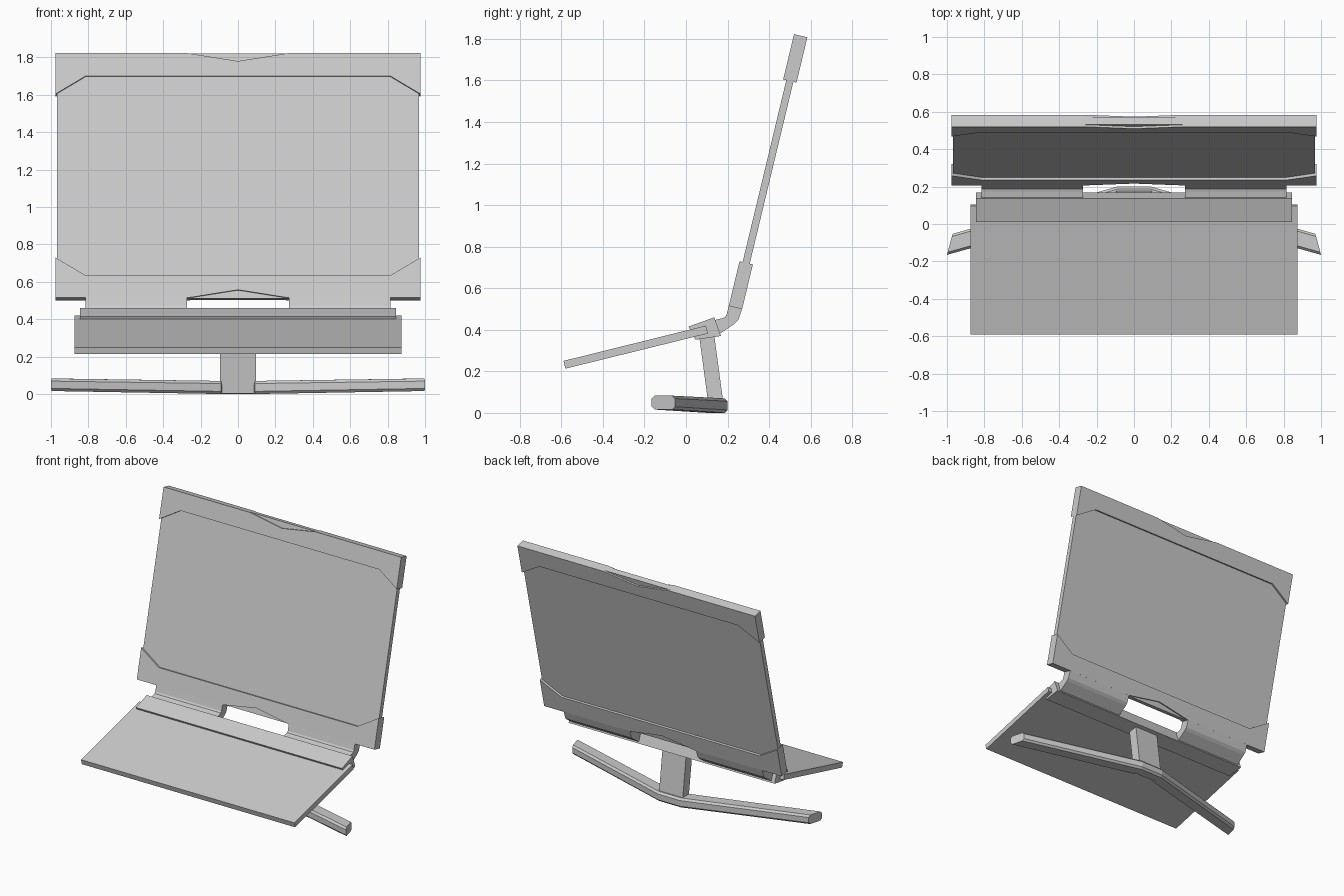
import bpy, bmesh, math

if "Cube" in bpy.data.objects:
    bpy.data.objects.remove(bpy.data.objects["Cube"])

TILT = -math.radians(13.5)
BASE = (0, 0.238, 0.507)      # bottom centre of the tilted back panel


def new_object(name, verts, faces):
    mesh = bpy.data.meshes.new(name)
    mesh.from_pydata(verts, [], faces)
    bm = bmesh.new()
    bm.from_mesh(mesh)
    bmesh.ops.recalc_face_normals(bm, faces=bm.faces)
    bm.to_mesh(mesh)
    bm.free()
    obj = bpy.data.objects.new(name, mesh)
    bpy.context.collection.objects.link(obj)
    return obj


def loft(name, rings):
    """Skin equal-length rings and cap both ends."""
    n = len(rings[0])
    verts = [p for r in rings for p in r]
    faces = [list(range(n)), list(range(len(verts) - n, len(verts)))]
    for k in range(len(rings) - 1):
        for i in range(n):
            j = (i + 1) % n
            faces.append([k*n + i, k*n + j, k*n + n + j, k*n + n + i])
    return new_object(name, verts, faces)


def side_prism(name, profile, x0, x1):
    return loft(name, [[(x, y, z) for y, z in profile] for x in (x0, x1)])


def panel_prism(name, outline, v0, v1):
    obj = loft(name, [[(x, v, u) for x, u in outline] for v in (v0, v1)])
    obj.rotation_euler.x = TILT
    obj.location = BASE
    return obj


def cut(target, cutter):
    cutter.hide_render = True
    mod = target.modifiers.new("cut", 'BOOLEAN')
    mod.operation = 'DIFFERENCE'
    mod.solver = 'EXACT'
    mod.object = cutter
    bpy.context.view_layer.objects.active = target
    bpy.context.view_layer.update()
    bpy.ops.object.modifier_apply(modifier=mod.name)
    bpy.data.objects.remove(cutter)


def thumb_recess(target, edge, tip):
    """Shallow V pockets on the front and back of an edge."""
    out = edge + (edge - tip) * 0.5
    tri = [(-0.405, out), (0, tip), (0.405, out)]
    for v0, v1 in ((-0.06, -0.0215), (0.0215, 0.06)):
        cut(target, panel_prism("recess_cutter", tri, v0, v1))


# Back panel: thin sheet held by thicker top and bottom rails
H = 1.345
panel_prism("back_sheet", [(-0.968, 0.05), (0.968, 0.05), (0.968, 1.29), (-0.968, 1.29)], -0.0175, 0.0175)
top = panel_prism("top_rail", [(-0.975, 1.121), (-0.815, 1.219), (0.815, 1.219),
                               (0.975, 1.121), (0.975, H), (-0.975, H)], -0.033, 0.033)
bottom = panel_prism("bottom_rail", [(-0.975, 0.221), (-0.815, 0.123), (0.815, 0.123),
                                     (0.975, 0.221), (0.975, 0), (-0.975, 0)], -0.033, 0.033)
thumb_recess(top, H, H - 0.044)
thumb_recess(bottom, 0, 0.044)

# Curved hinges either side of the central slot
hinge = [(0.206, 0.515), (0.195, 0.472), (0.187, 0.46), (0.172, 0.455), (0.13, 0.445),
         (0.145, 0.372), (0.17, 0.385), (0.235, 0.43), (0.252, 0.447), (0.27, 0.5)]
for side, s in (("left", -1), ("right", 1)):
    side_prism("hinge_" + side, hinge, s * 0.272, s * 0.815)

# Front shelf and the bar clamping it
side_prism("shelf", [(-0.59, 0.25), (-0.58, 0.213), (0.105, 0.382), (0.096, 0.42)], -0.875, 0.875)
side_prism("clamp_bar", [(0.012, 0.415), (0.136, 0.46), (0.168, 0.37), (0.045, 0.352)], -0.845, 0.845)

# Central post
post = side_prism("post", [(0.062, 0.38), (0.135, 0.38), (0.178, 0.06), (0.186, 0.004),
                           (0.112, 0.004), (0.105, 0.06)], -0.097, 0.097)

# Swept-forward feet joined behind the post
def foot_ring(x, front, back, z0, z1, dx=0.0):
    c = 0.014
    pts = [(front, z0 + c), (front, z1 - c), (front + c, z1), (back - c, z1),
           (back, z1 - c), (back, z0 + c), (back - c, z0), (front + c, z0)]
    sgn = 1 if x > 0 else -1
    return [(x - sgn * dx * (y - front) / (back - front), y, z) for y, z in pts]


loft("feet", [foot_ring(-1, -0.165, -0.053, 0.016, 0.083, 0.03),
              foot_ring(-0.09, 0.09, 0.2, 0.0, 0.07),
              foot_ring(-0.085, 0.116, 0.2, 0.0, 0.07),
              foot_ring(0.085, 0.116, 0.2, 0.0, 0.07),
              foot_ring(0.09, 0.09, 0.2, 0.0, 0.07),
              foot_ring(1, -0.165, -0.053, 0.016, 0.083, 0.03)])
